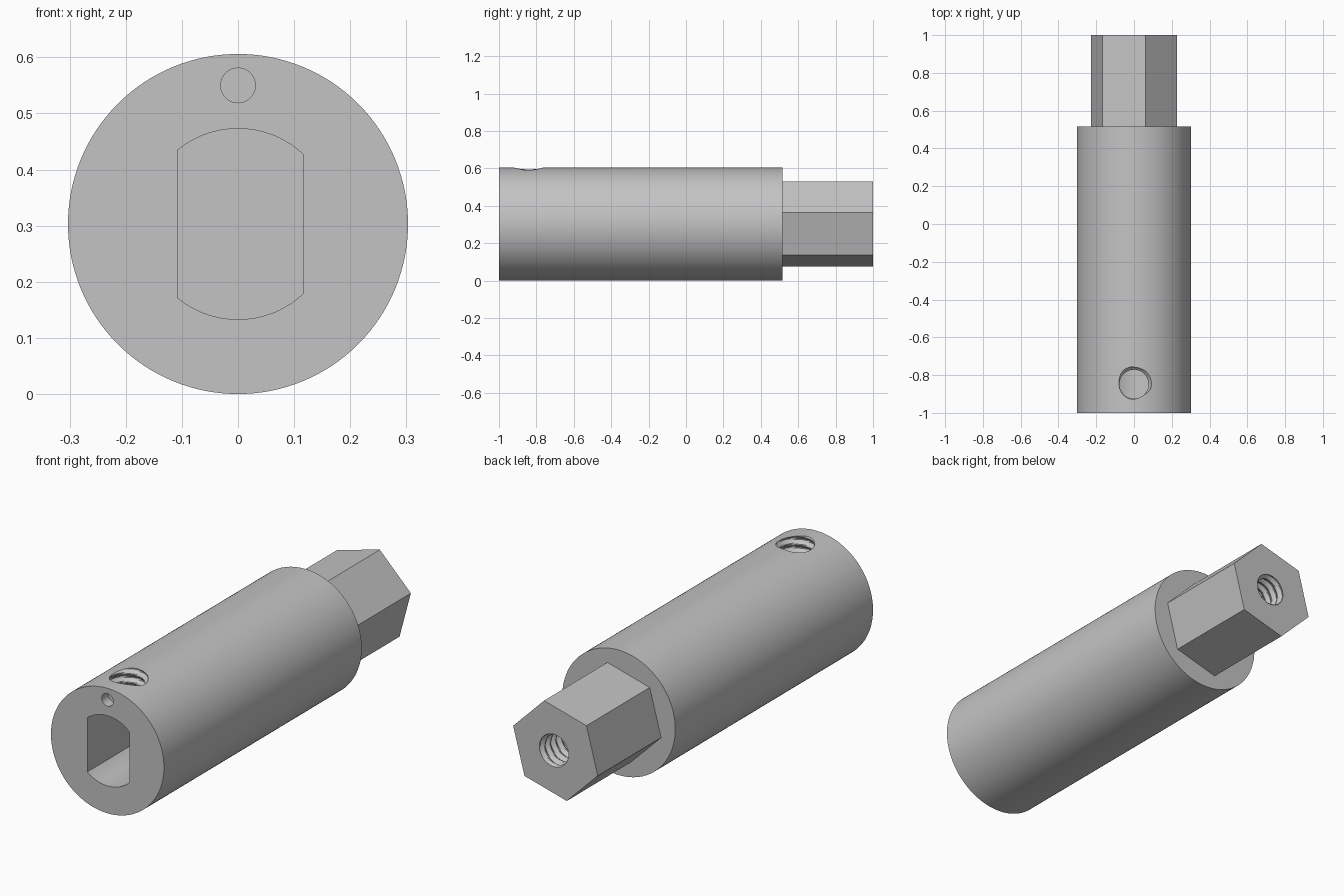
import bpy, bmesh
from math import sin, cos, pi, radians, acos
from mathutils import Matrix, Vector

cube = bpy.data.objects.get("Cube")
if cube:
    bpy.data.objects.remove(cube, do_unlink=True)

AXIS_Z = 0.303          # height of the long axis
BODY_R = 0.303
SHOULDER_Y = 0.515

steel = bpy.data.materials.new("grey steel")
steel.use_nodes = True
GREY = (0.55, 0.55, 0.55, 1)
steel.diffuse_color = GREY
steel.node_tree.nodes["Principled BSDF"].inputs["Base Color"].default_value = GREY


def loft(name, rings, place=Matrix()):
    """Closed solid through a list of equal-length point rings."""
    bm = bmesh.new()
    rows = [[bm.verts.new(place @ Vector(p)) for p in ring] for ring in rings]
    for low, high in zip(rows, rows[1:]):
        n = len(low)
        for i in range(n):
            j = (i + 1) % n
            bm.faces.new((low[i], low[j], high[j], high[i]))
    bm.faces.new(rows[0][::-1])
    bm.faces.new(rows[-1])
    bmesh.ops.recalc_face_normals(bm, faces=bm.faces)
    mesh = bpy.data.meshes.new(name)
    bm.to_mesh(mesh)
    bm.free()
    mesh.materials.append(steel)
    obj = bpy.data.objects.new(name, mesh)
    bpy.context.collection.objects.link(obj)
    return obj


def extrude_y(name, outline, y0, y1, z=AXIS_Z):
    """Prism along y from an (x, z) outline around height z."""
    return loft(name, [[(x, y, z + h) for x, h in outline] for y in (y0, y1)])


def circle(r, sides, start=0.0):
    return [(r * cos(start + 2 * pi * i / sides), r * sin(start + 2 * pi * i / sides))
            for i in range(sides)]


def threaded_rod(name, r_in, r_out, pitch, length, place, sides=40, steps=8):
    """Rod with a helical ridge, standing on its local z axis."""
    rings = []
    for k in range(int(length / pitch * steps) + 1):
        z = k * pitch / steps
        ring = []
        for i in range(sides):
            phase = (k / steps - i / sides) % 1
            ridge = min(1, max(0, 1.6 * (1 - abs(2 * phase - 1)) - 0.3))
            r = r_in + (r_out - r_in) * ridge
            a = 2 * pi * i / sides
            ring.append((r * cos(a), r * sin(a), z))
        rings.append(ring)
    return loft(name, rings, place)


def combine(target, other, operation):
    mod = target.modifiers.new(operation.lower(), 'BOOLEAN')
    mod.operation = operation
    mod.solver = 'EXACT'
    mod.object = other
    bpy.context.view_layer.objects.active = target
    bpy.ops.object.modifier_apply(modifier=mod.name)
    bpy.data.objects.remove(other, do_unlink=True)


# Round body with the twisted hexagonal drive end
body = extrude_y("coupling_body", circle(BODY_R, 128), -1, SHOULDER_Y)
hex_end = extrude_y("hex_end", circle(0.235, 6, radians(15)), SHOULDER_Y - 0.1, 1)
combine(body, hex_end, 'UNION')

# Shaft socket: round bore with two flats
SOCKET_R, LEFT, RIGHT = 0.17, -0.108, 0.117
a0, a1 = acos(RIGHT / SOCKET_R), acos(LEFT / SOCKET_R)
arc = [a0 + (a1 - a0) * i / 24 for i in range(25)]
outline = [(SOCKET_R * cos(a), SOCKET_R * sin(a)) for a in arc]
outline += [(x, -z) for x, z in reversed(outline)]
combine(body, extrude_y("shaft_socket", outline, -1.1, -0.2), 'DIFFERENCE')

# Small marker hole in the front face
combine(body, extrude_y("marker_hole", circle(0.031, 32), -1.1, -0.95, 0.55), 'DIFFERENCE')

# Threaded set screw hole from the top into the socket
place = Matrix.Translation((0, -0.848, 0.4))
combine(body, threaded_rod("set_screw_hole", 0.077, 0.093, 0.042, 0.3, place), 'DIFFERENCE')

# Threaded hole in the hexagonal end
place = Matrix.Translation((0, 0.6, AXIS_Z)) @ Matrix.Rotation(-pi / 2, 4, 'X')
combine(body, threaded_rod("end_screw_hole", 0.07, 0.086, 0.042, 0.5, place), 'DIFFERENCE')

# Smooth the round walls, keep edges crisp
bpy.ops.object.select_all(action='DESELECT')
body.select_set(True)
bpy.context.view_layer.objects.active = body
bpy.ops.object.shade_smooth_by_angle(angle=radians(25))
